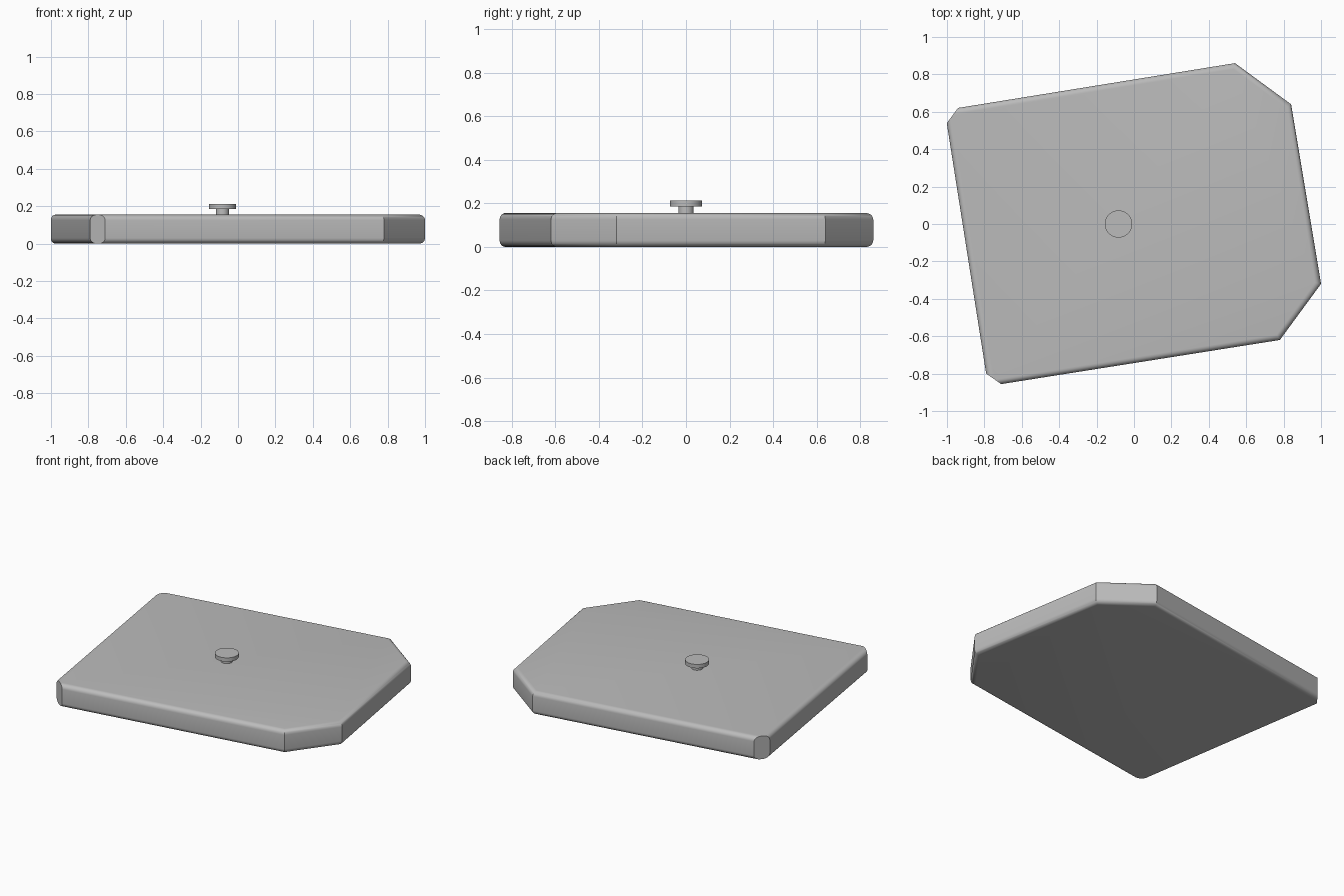
import bpy, bmesh, math
from mathutils import Vector

cube = bpy.data.objects.get("Cube")
if cube:
    bpy.data.objects.remove(cube, do_unlink=True)

# Single grey finish
grey = bpy.data.materials.new("plain grey")
grey.use_nodes = True
colour = (0.5, 0.5, 0.5, 1)
grey.diffuse_color = colour
grey.node_tree.nodes["Principled BSDF"].inputs["Base Color"].default_value = colour


def add_object(name, bm):
    bmesh.ops.recalc_face_normals(bm, faces=bm.faces)
    mesh = bpy.data.meshes.new(name)
    bm.to_mesh(mesh)
    bm.free()
    mesh.materials.append(grey)
    obj = bpy.data.objects.new(name, mesh)
    bpy.context.collection.objects.link(obj)
    bpy.ops.object.select_all(action='DESELECT')
    obj.select_set(True)
    bpy.context.view_layer.objects.active = obj
    bpy.ops.object.shade_smooth_by_angle(angle=math.radians(30))
    return obj


# Slab: tilted plate with two large cut corners and rounded rims
THICK = 0.155
outline = [(-1.012, 0.609), (0.54, 0.86), (0.84, 0.64),
           (1.0, -0.32), (0.78, -0.62), (-0.78, -0.867)]
bm = bmesh.new()
base = bm.faces.new([bm.verts.new((x, y, 0)) for x, y in outline])
ext = bmesh.ops.extrude_face_region(bm, geom=[base])
top = [v for v in ext["geom"] if isinstance(v, bmesh.types.BMVert)]
bmesh.ops.translate(bm, verts=top, vec=(0, 0, THICK))
rims = [e for e in bm.edges if abs(e.verts[0].co.z - e.verts[1].co.z) < 0.001]
bmesh.ops.bevel(bm, geom=rims, offset=0.03, segments=6, profile=0.5, affect='EDGES')

# Small flat cuts across the two remaining corners
for a, b in [((-1.0, 0.54), (-0.94, 0.622)), ((-0.71, -0.856), (-0.79, -0.80))]:
    a, b = Vector((*a, 0)), Vector((*b, 0))
    normal = (b - a).cross(Vector((0, 0, 1)))
    if normal.dot(a) < 0:
        normal.negate()
    cut = bmesh.ops.bisect_plane(bm, geom=bm.verts[:] + bm.edges[:] + bm.faces[:],
                                 plane_co=a, plane_no=normal, clear_outer=True)
    edges = [e for e in cut["geom_cut"] if isinstance(e, bmesh.types.BMEdge)]
    bmesh.ops.contextual_create(bm, geom=edges)
add_object("slab", bm)


# Knob: thin stem with a flat round cap
def disc(name, radius, z0, z1):
    bm = bmesh.new()
    bmesh.ops.create_cone(bm, cap_ends=True, segments=48, radius1=radius,
                          radius2=radius, depth=z1 - z0)
    bmesh.ops.translate(bm, verts=bm.verts, vec=(-0.083, 0, (z0 + z1) / 2))
    add_object(name, bm)


disc("knob_stem", 0.035, THICK - 0.01, 0.19)
disc("knob_cap", 0.073, 0.186, 0.212)
